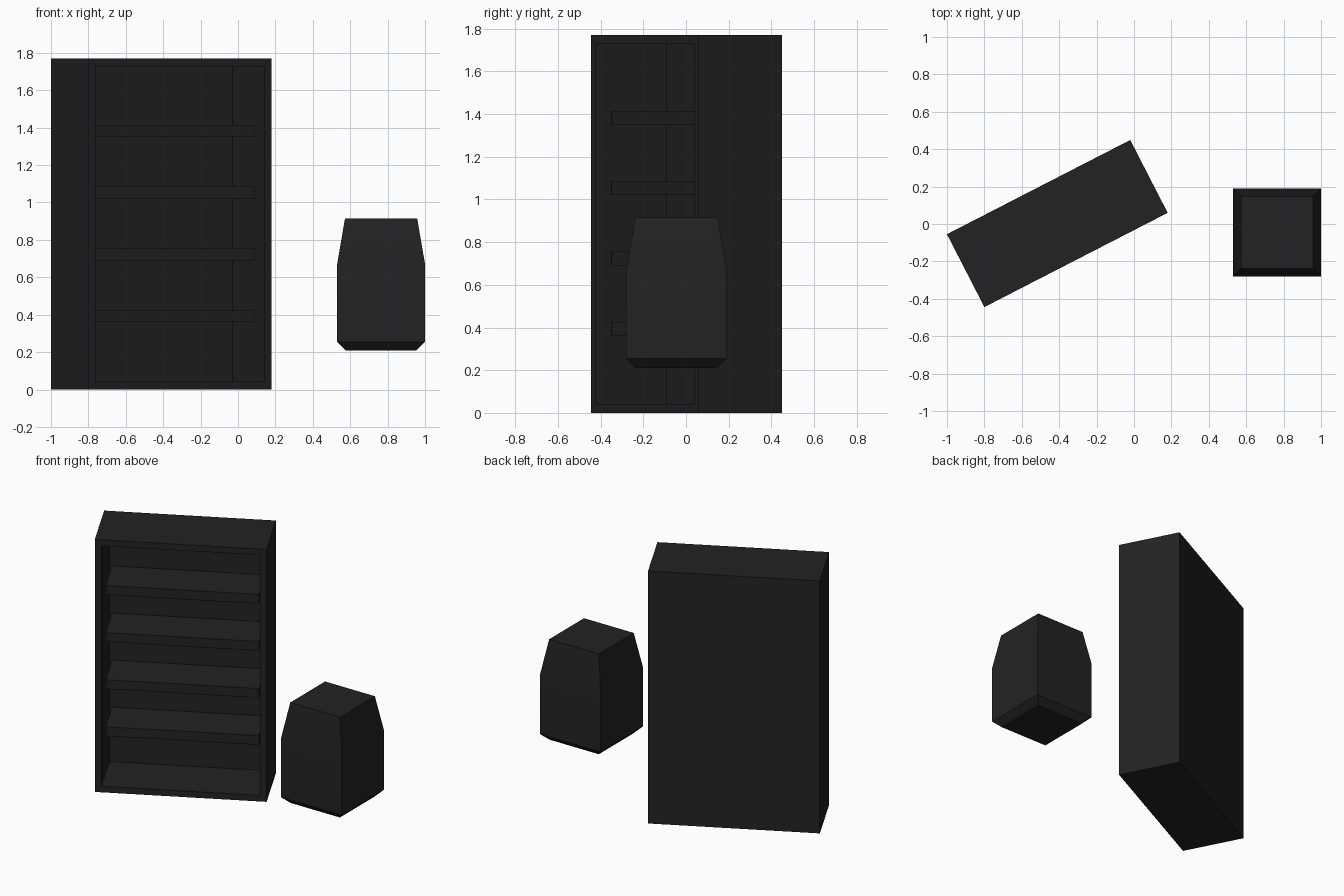
import bpy, bmesh, math
from mathutils import Matrix, Vector

if "Cube" in bpy.data.objects:
    bpy.data.objects.remove(bpy.data.objects["Cube"])

W, D, H = 1.102, 0.438, 1.77      # cabinet outer size
WALL, DEPTH = 0.06, 0.375         # frame thickness, depth of the opening
PLACE = Matrix.Translation((-0.41, 0.0025, 0)) @ Matrix.Rotation(math.radians(27.2), 4, 'Z')

black = bpy.data.materials.new("matte_black")
black.diffuse_color = (0.016, 0.016, 0.016, 1)
black.use_nodes = True
black.node_tree.nodes["Principled BSDF"].inputs["Base Color"].default_value = black.diffuse_color


def finish(name, bm, matrix=Matrix()):
    bmesh.ops.recalc_face_normals(bm, faces=bm.faces)
    mesh = bpy.data.meshes.new(name)
    bm.to_mesh(mesh)
    bm.free()
    mesh.materials.append(black)
    ob = bpy.data.objects.new(name, mesh)
    bpy.context.collection.objects.link(ob)
    ob.matrix_world = matrix
    return ob


def box(size, center):
    bm = bmesh.new()
    bmesh.ops.create_cube(bm, size=1)
    bmesh.ops.scale(bm, vec=size, verts=bm.verts)
    bmesh.ops.translate(bm, vec=center, verts=bm.verts)
    return bm


# Cabinet shell: a block with the front inset and pushed back
bm = box((W, D, H), (0, 0, H / 2))
front = min(bm.faces, key=lambda f: f.calc_center_median().y)
bmesh.ops.inset_region(bm, faces=[front], thickness=WALL)
ret = bmesh.ops.extrude_discrete_faces(bm, faces=[front])
bmesh.ops.translate(bm, vec=(0, DEPTH, 0), verts=ret["faces"][0].verts)
finish("bookcase_shell", bm, PLACE)

# Four shelves, set back from the front edge
y0, y1 = -D / 2 + 0.077, -D / 2 + DEPTH
for i in range(4):
    bm = box((W - 2 * WALL, y1 - y0, 0.065), (0, (y0 + y1) / 2, 0.3925 + 0.33 * i))
    finish(f"shelf_{i + 1}", bm, PLACE)

# Tapered bin: stacked square rings, (height, half width)
rings = [(0.21, 0.190), (0.255, 0.235), (0.67, 0.235), (0.915, 0.193)]
bm = bmesh.new()
loops = [[bm.verts.new((0.765 + sx * r, -0.045 + sy * r, z))
          for sx, sy in ((-1, -1), (1, -1), (1, 1), (-1, 1))] for z, r in rings]
for a, b in zip(loops, loops[1:]):
    for i in range(4):
        j = (i + 1) % 4
        bm.faces.new((a[i], a[j], b[j], b[i]))
bm.faces.new(loops[0][::-1])
bm.faces.new(loops[-1])
bin_ob = finish("tapered_bin", bm)

# Soft transition at the shallow taper, sharp everywhere else
bpy.context.view_layer.objects.active = bin_ob
bin_ob.select_set(True)
bpy.ops.object.shade_smooth_by_angle(angle=math.radians(30))
